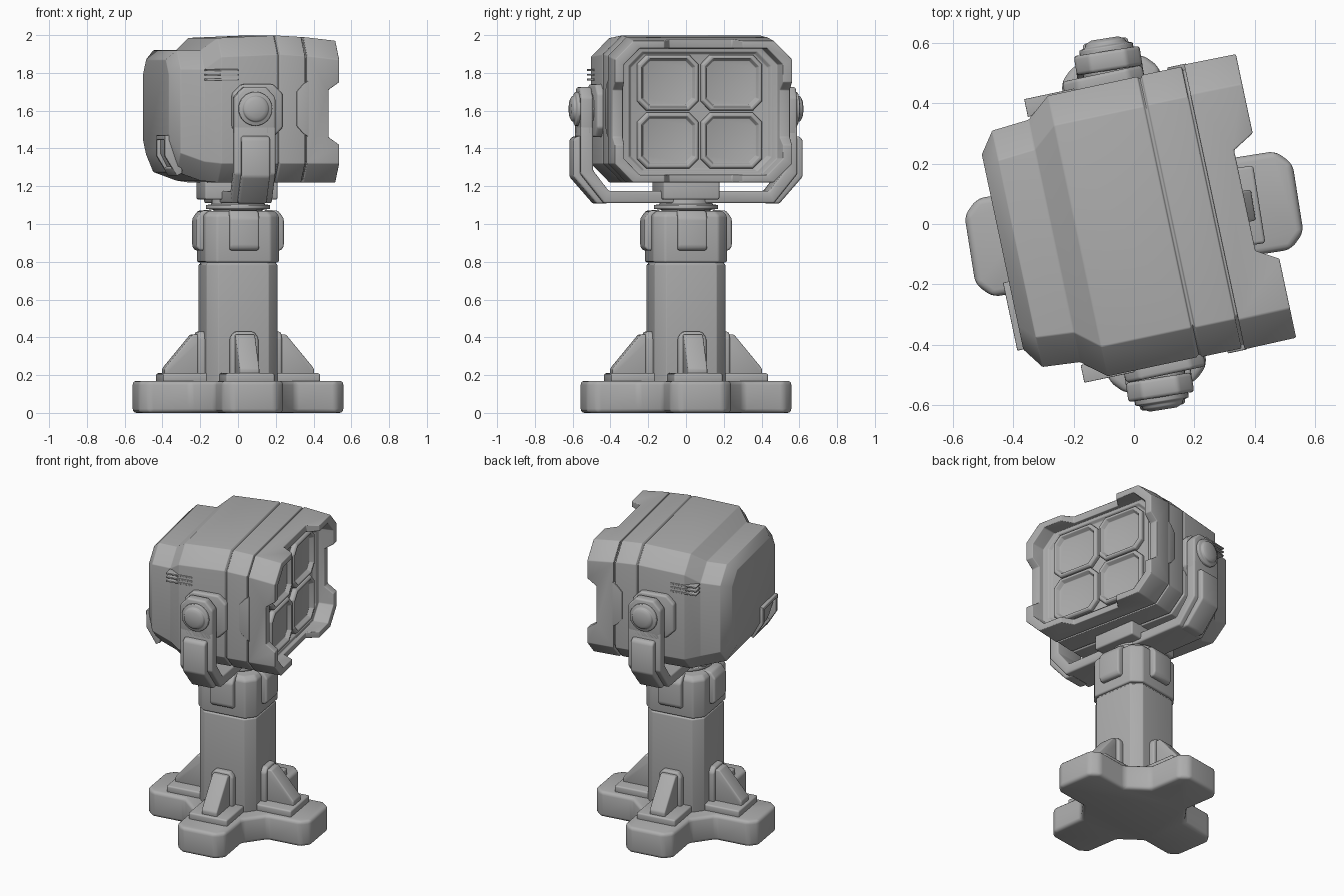
import bpy, bmesh, math

if "Cube" in bpy.data.objects:
    bpy.data.objects.remove(bpy.data.objects["Cube"])

BASE_ROT, HEAD_ROT = math.radians(9), math.radians(12)

grey = bpy.data.materials.new("plain_grey")
grey.diffuse_color = (0.42, 0.42, 0.42, 1)
grey.use_nodes = True
grey.node_tree.nodes["Principled BSDF"].inputs["Base Color"].default_value = grey.diffuse_color


def finish(name, bm, rot, bevel=0.012, cutters=()):
    """Make an object, cut it, round its edges and shade it."""
    bmesh.ops.recalc_face_normals(bm, faces=bm.faces)
    me = bpy.data.meshes.new(name)
    bm.to_mesh(me)
    bm.free()
    me.materials.append(grey)
    ob = bpy.data.objects.new(name, me)
    bpy.context.collection.objects.link(ob)
    ob.rotation_euler.z = rot
    bpy.context.view_layer.update()
    bpy.ops.object.select_all(action='DESELECT')
    ob.select_set(True)
    bpy.context.view_layer.objects.active = ob
    for c in cutters:
        m = ob.modifiers.new("cut", 'BOOLEAN')
        m.object, m.operation, m.solver = c, 'DIFFERENCE', 'EXACT'
        bpy.ops.object.modifier_apply(modifier=m.name)
    if bevel:
        m = ob.modifiers.new("round", 'BEVEL')
        m.width, m.segments, m.angle_limit = bevel, 3, math.radians(30)
        bpy.ops.object.modifier_apply(modifier=m.name)
    bpy.ops.object.shade_smooth_by_angle(angle=math.radians(35))
    return ob


def stack(name, rings, rot, bevel=0.012, cutters=()):
    """Skin a list of matching closed rings and cap both ends."""
    bm = bmesh.new()
    vs = [[bm.verts.new(p) for p in r] for r in rings]
    n = len(vs[0])
    for a, b in zip(vs, vs[1:]):
        for i in range(n):
            j = (i + 1) % n
            bm.faces.new((a[i], a[j], b[j], b[i]))
    bm.faces.new(vs[0])
    bm.faces.new(vs[-1])
    return finish(name, bm, rot, bevel, cutters)


def prism(name, pts, a, b, axis, rot, bevel=0.012):
    """Extrude a 2D outline from a to b along an axis."""
    put = {'x': lambda p, t: (t, p[0], p[1]),
           'y': lambda p, t: (p[0], t, p[1]),
           'z': lambda p, t: (p[0], p[1], t)}[axis]
    return stack(name, [[put(p, t) for p in pts] for t in (a, b)], rot, bevel)


def oct2(hw, lo, hi, c, mid=0.0):
    """Rectangle outline with chamfered corners."""
    return [(mid - hw + c, lo), (mid + hw - c, lo), (mid + hw, lo + c), (mid + hw, hi - c),
            (mid + hw - c, hi), (mid - hw + c, hi), (mid - hw, hi - c), (mid - hw, lo + c)]


def shell(name, sections, rot, mid=0.0, bevel=0.012, cutters=()):
    """Chamfered box lofted along x: (x, half width, low, high, chamfer)."""
    return stack(name, [[(x, y, z) for y, z in oct2(hw, lo, hi, c, mid)]
                        for x, hw, lo, hi, c in sections], rot, bevel, cutters)


def column(name, levels, rot, bevel=0.012):
    """Chamfered square or disc lofted along z: (z, half width, chamfer)."""
    return stack(name, [[(x, y, z) for x, y in oct2(h, -h, h, c)]
                        for z, h, c in levels], rot, bevel)


def disc(name, steps, axis, cx, cz, rot, bevel=0.006, n=32):
    """Turned part: (position on axis, radius)."""
    ring = [(math.cos(2 * math.pi * i / n), math.sin(2 * math.pi * i / n)) for i in range(n)]
    rings = [[(cx + r * c, t, cz + r * s) if axis == 'y' else (r * c, r * s, t)
              for c, s in ring] for t, r in steps]
    return stack(name, rings, rot, bevel)


def box(name, x0, x1, y0, y1, z0, z1, rot, bevel=0.01):
    return prism(name, [(x0, y0), (x1, y0), (x1, y1), (x0, y1)], z0, z1, 'z', rot, bevel)


# Cross-shaped base
quarter = [(0.28, -0.165), (0.50, -0.165), (0.55, -0.115), (0.55, 0.115), (0.50, 0.165), (0.28, 0.165)]
cross = []
for k in range(4):
    c, s = ((1, 0), (0, 1), (-1, 0), (0, -1))[k]
    cross += [(x * c - y * s, x * s + y * c) for x, y in quarter]
prism("base", cross, 0, 0.17, 'z', BASE_ROT, 0.022)

# Column, collar and turntable
column("column", [(0.12, 0.19, 0.055), (0.785, 0.19, 0.055), (0.79, 0.183, 0.055), (0.80, 0.183, 0.055)],
       BASE_ROT, 0.004)
column("collar", [(0.797, 0.198, 0.055), (1.045, 0.198, 0.055), (1.07, 0.175, 0.05)], BASE_ROT, 0.01)
disc("turntable", [(1.05, 0.13), (1.075, 0.13), (1.08, 0.17), (1.10, 0.17), (1.105, 0.14), (1.13, 0.14)],
     'z', 0, 0, BASE_ROT, 0.004)

# Supports and clips repeated on the four sides
for k in range(4):
    r = BASE_ROT + k * math.pi / 2
    box("foot_pad", 0.17, 0.42, -0.13, 0.13, 0.16, 0.21, r)
    prism("gusset_plate", [(-0.075, 0.2), (0.075, 0.2), (0.075, 0.40), (0.05, 0.43),
                           (-0.05, 0.43), (-0.075, 0.40)], 0.17, 0.225, 'x', r)
    prism("gusset", [(0.18, 0.2), (0.40, 0.2), (0.40, 0.235), (0.25, 0.415), (0.18, 0.415)],
          -0.052, 0.052, 'y', r, 0.008)
    prism("collar_clip", [(0.17, 0.86), (0.22, 0.86), (0.235, 0.88), (0.235, 1.03),
                          (0.205, 1.07), (0.15, 1.075)], -0.078, 0.078, 'y', r)

# Yoke under and beside the head
outer = [(0.58, 1.52), (0.58, 1.265), (0.455, 1.11)]
inner = [(0.43, 1.175), (0.515, 1.285), (0.515, 1.52)]
half = outer[::-1]
u_shape = ([(-y, z) for y, z in outer] + half + inner[::-1]
           + [(-y, z) for y, z in inner])
prism("yoke", u_shape, -0.11, 0.11, 'x', BASE_ROT, 0.01)
box("neck_block", -0.20, 0.19, -0.15, 0.15, 1.13, 1.24, BASE_ROT)
for s in (1, -1):
    a, b = sorted((s * 0.515, s * 0.58))
    prism("yoke_ear", [(-0.11, 1.47), (0.11, 1.47), (0.11, 1.67), (0.06, 1.725),
                       (-0.06, 1.725), (-0.11, 1.67)], a, b, 'y', BASE_ROT)
    prism("yoke_cover", [(s * y, z) for y, z in ((0.56, 1.47), (0.605, 1.46), (0.615, 1.44), (0.615, 1.25),
                                                 (0.49, 1.108), (0.43, 1.108), (0.56, 1.27))],
          -0.076, 0.076, 'x', BASE_ROT)
    disc("pivot_bolt", [(s * 0.44, 0.09), (s * 0.595, 0.09), (s * 0.60, 0.07), (s * 0.612, 0.066),
                        (s * 0.622, 0.045)], 'y', 0, 1.61, BASE_ROT, 0.004)
    # Mount on the head side
    prism("pivot_mount", oct2(0.135, 1.46, 1.74, 0.05), *sorted((s * 0.45, s * 0.51)), 'y', HEAD_ROT)

# Head body with stepped rear and a groove
shell("head_body", [(-0.445, 0.33, 1.37, 1.87, 0.08), (-0.395, 0.40, 1.275, 1.92, 0.10),
                    (-0.27, 0.41, 1.23, 1.92, 0.10), (-0.19, 0.475, 1.22, 1.985, 0.10),
                    (0.112, 0.475, 1.22, 1.998, 0.10), (0.116, 0.468, 1.227, 1.991, 0.10),
                    (0.124, 0.468, 1.227, 1.991, 0.10), (0.128, 0.477, 1.22, 1.998, 0.10),
                    (0.262, 0.477, 1.22, 1.99, 0.10), (0.264, 0.465, 1.232, 1.978, 0.10),
                    (0.30, 0.465, 1.232, 1.978, 0.10)], HEAD_ROT, 0, 0.004)

# Notch cutters for the hood
side_cut = prism("side_notch_cutter", [(0.388, 1.46), (0.46, 1.41), (0.46, 1.76), (0.388, 1.71)],
                 -0.7, 0.7, 'y', HEAD_ROT, 0)
top_cut = prism("top_notch_cutter", [(0.375, -0.17), (0.46, -0.22), (0.46, 0.22), (0.375, 0.17)],
                1.0, 2.2, 'z', HEAD_ROT, 0)

# Hood with recessed lamp panel
shell("hood", [(0.272, 0.482, 1.22, 1.99, 0.10), (0.447, 0.48, 1.22, 1.97, 0.10),
               (0.447, 0.43, 1.26, 1.93, 0.085), (0.352, 0.42, 1.262, 1.93, 0.085),
               (0.352, 0.385, 1.28, 1.912, 0.075), (0.332, 0.37, 1.29, 1.90, 0.07)],
      HEAD_ROT, 0, 0.005, (side_cut, top_cut))
for c in (side_cut, top_cut):
    bpy.data.objects.remove(c)

# Four framed lamps
for y in (-0.172, 0.172):
    for z in (1.442, 1.748):
        shell("lamp", [(x, 0.165 - d, z - 0.148 + d, z + 0.148 - d, c) for x, d, c in
                       ((0.32, 0, 0.05), (0.355, 0, 0.05), (0.365, 0.008, 0.046),
                        (0.365, 0.02, 0.042), (0.338, 0.032, 0.036))], HEAD_ROT, y, 0.003)

for s in (1, -1):
    # Side tab reaching back across the seam
    prism("hood_tab", [(0.28, 1.46), (0.28, 1.76), (0.25, 1.74), (0.215, 1.70), (0.215, 1.52), (0.25, 1.48)],
          *sorted((s * 0.46, s * 0.484)), 'y', HEAD_ROT, 0.003)
    # Side cooling fins
    for z in (1.765, 1.79, 1.815):
        box("cooling_fin", -0.27, -0.10, *sorted((s * 0.42, s * 0.48)), z - 0.005, z + 0.005, HEAD_ROT, 0.002)

# Small frame on the lower rear edge
for y0, y1 in ((-0.33, -0.305), (-0.125, -0.10)):
    prism("rear_frame_side", [(-0.43, 1.47), (-0.465, 1.465), (-0.465, 1.36), (-0.40, 1.255), (-0.37, 1.28)],
          y0, y1, 'y', HEAD_ROT, 0.004)
box("rear_frame_top", -0.465, -0.42, -0.33, -0.10, 1.445, 1.47, HEAD_ROT, 0.004)
prism("rear_frame_bottom", [(-0.425, 1.295), (-0.40, 1.255), (-0.37, 1.27), (-0.39, 1.32)],
      -0.33, -0.10, 'y', HEAD_ROT, 0.004)
